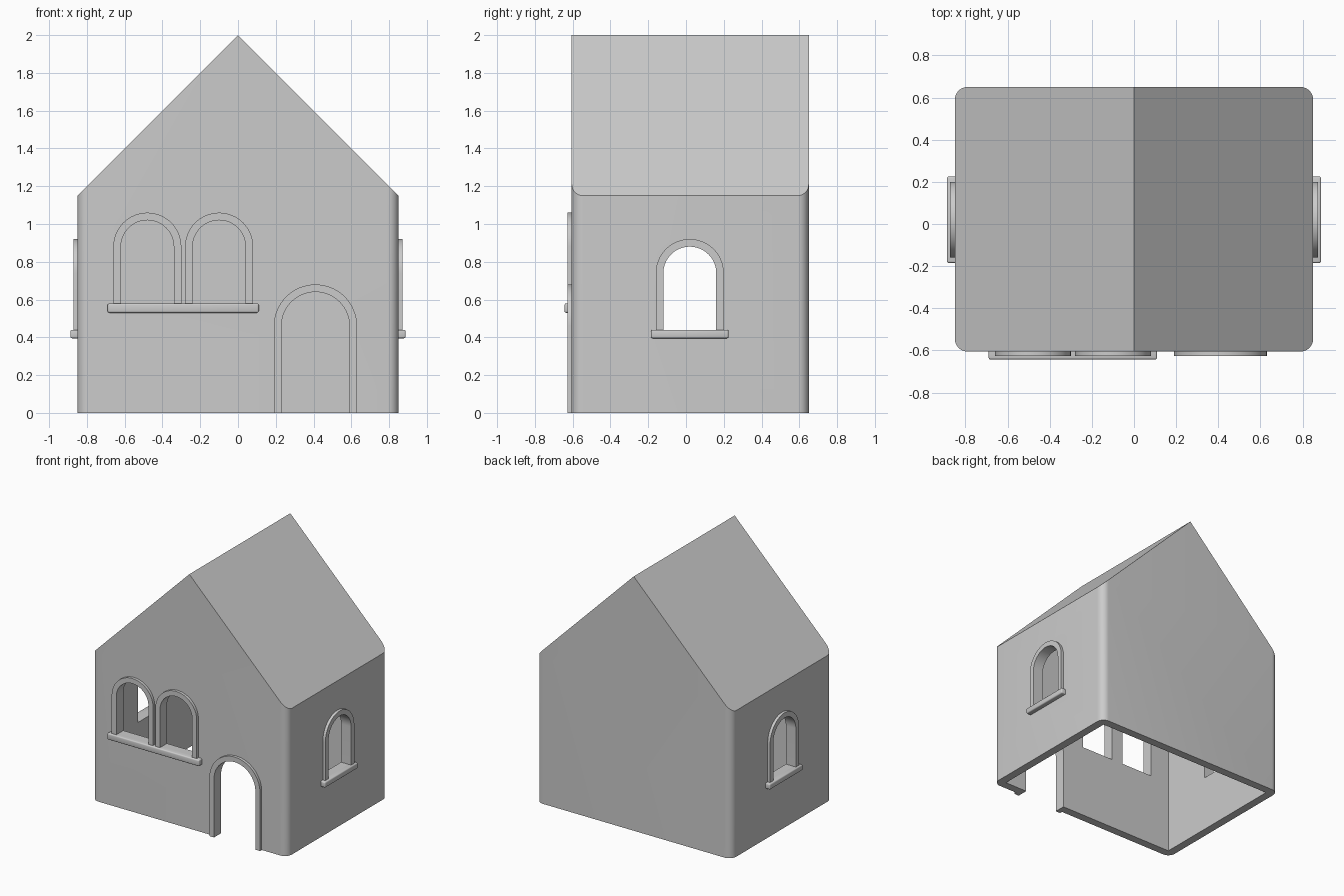
import bpy, bmesh
from math import pi, sin, cos, radians
from mathutils import Matrix, Vector

cube = bpy.data.objects.get("Cube")
if cube:
    bpy.data.objects.remove(cube, do_unlink=True)

HALF_X, FRONT, BACK = 0.85, -0.605, 0.65
WALL, RIDGE = 0.065, 2.0
RIM, PROUD = 0.04, 0.022

plaster = bpy.data.materials.new("grey_plaster")
plaster.use_nodes = True
grey = (0.6, 0.6, 0.6, 1)
plaster.diffuse_color = grey
plaster.node_tree.nodes["Principled BSDF"].inputs["Base Color"].default_value = grey


def finish(name, bm, place=Matrix()):
    bmesh.ops.recalc_face_normals(bm, faces=bm.faces)
    mesh = bpy.data.meshes.new(name)
    bm.to_mesh(mesh)
    bm.free()
    mesh.transform(place)
    mesh.materials.append(plaster)
    obj = bpy.data.objects.new(name, mesh)
    bpy.context.collection.objects.link(obj)
    return obj


def activate(obj):
    bpy.ops.object.select_all(action='DESELECT')
    obj.select_set(True)
    bpy.context.view_layer.objects.active = obj


def smooth(obj):
    activate(obj)
    bpy.ops.object.shade_smooth_by_angle(angle=radians(30))


def box(low, high):
    bm = bmesh.new()
    bmesh.ops.create_cube(bm, size=1)
    low, high = Vector(low), Vector(high)
    for v in bm.verts:
        v.co = (low + high) / 2 + v.co * (high - low)
    return bm


def gabled(name, inset, bottom, radius):
    """Block with rounded upright corners, sliced by two roof planes."""
    bm = box((inset - HALF_X, FRONT + inset, bottom),
             (HALF_X - inset, BACK - inset, RIDGE + 1))
    if radius:
        upright = [e for e in bm.edges
                   if abs(e.verts[0].co.z - e.verts[1].co.z) > 1]
        bmesh.ops.bevel(bm, geom=upright, offset=radius, segments=8,
                        profile=0.5, affect='EDGES')
    peak = RIDGE - inset * 2 ** 0.5
    for side in (-1, 1):
        cut = bmesh.ops.bisect_plane(
            bm, geom=bm.verts[:] + bm.edges[:] + bm.faces[:],
            plane_co=(0, 0, peak), plane_no=(side, 0, 1), clear_outer=True)
        rim = [g for g in cut["geom_cut"] if isinstance(g, bmesh.types.BMEdge)]
        bmesh.ops.edgenet_fill(bm, edges=rim)
    return finish(name, bm)


def arch(u, r, spring, base):
    """Arch outline, running from one foot over the top to the other."""
    curve = [(u + r * cos(pi * i / 32), spring + r * sin(pi * i / 32))
             for i in range(33)]
    return [(u + r, base)] + curve + [(u - r, base)]


def extrude(bm, depth):
    new = bmesh.ops.extrude_face_region(bm, geom=bm.faces[:])["geom"]
    bmesh.ops.translate(bm, vec=(0, depth, 0),
                        verts=[g for g in new if isinstance(g, bmesh.types.BMVert)])


def carve(target, cutter):
    cutter.hide_render = True
    mod = target.modifiers.new("cut", 'BOOLEAN')
    mod.operation, mod.solver, mod.object = 'DIFFERENCE', 'EXACT', cutter
    activate(target)
    bpy.ops.object.modifier_apply(modifier=mod.name)
    bpy.data.objects.remove(cutter, do_unlink=True)


def opening(name, place, u, outer, spring, base, foot):
    """Cut an arched hole in the wall and put a raised frame round it."""
    bm = bmesh.new()
    bm.faces.new([bm.verts.new((x, -0.1, z))
                  for x, z in arch(u, outer - RIM, spring, foot)])
    extrude(bm, 0.1 + WALL * 2)
    carve(house, finish("cutter", bm, place))

    bm = bmesh.new()
    rings = [[bm.verts.new((x, 0, z)) for x, z in arch(u, r, spring, base)]
             for r in (outer, outer - RIM)]
    for i in range(len(rings[0]) - 1):
        bm.faces.new((rings[0][i], rings[0][i + 1], rings[1][i + 1], rings[1][i]))
    extrude(bm, -PROUD)
    smooth(finish(name + "_frame", bm, place))


def sill(name, place, half, top, height):
    bm = box((-half, -0.038, top - height), (half, 0, top))
    outer = [e for e in bm.edges if any(v.co.y < -0.01 for v in e.verts)]
    bmesh.ops.bevel(bm, geom=outer, offset=0.009, segments=3,
                    profile=0.5, affect='EDGES')
    smooth(finish(name, bm, place))


# Hollow house shell, open underneath
house = gabled("house_shell", 0, 0, 0.06)
carve(house, gabled("hollow", WALL, -0.2, 0))

# Front: paired windows with a shared sill, and a doorway
front = Matrix.Translation((0, FRONT, 0))
for name, u in (("right_front_window", -0.48), ("left_front_window", -0.1)):
    opening(name, front, u, 0.18, 0.88, 0.58, 0.58)
sill("front_sill", front @ Matrix.Translation((-0.29, 0, 0)), 0.4, 0.58, 0.05)
opening("doorway", front, 0.41, 0.22, 0.46, 0, -0.1)

# One window and sill in each side wall
for name, side in (("left", 1), ("right", -1)):
    place = (Matrix.Translation((side * HALF_X, 0.02, 0))
             @ Matrix.Rotation(side * pi / 2, 4, 'Z'))
    opening(name + "_side_window", place, 0, 0.18, 0.74, 0.44, 0.44)
    sill(name + "_side_sill", place, 0.205, 0.44, 0.045)

smooth(house)
